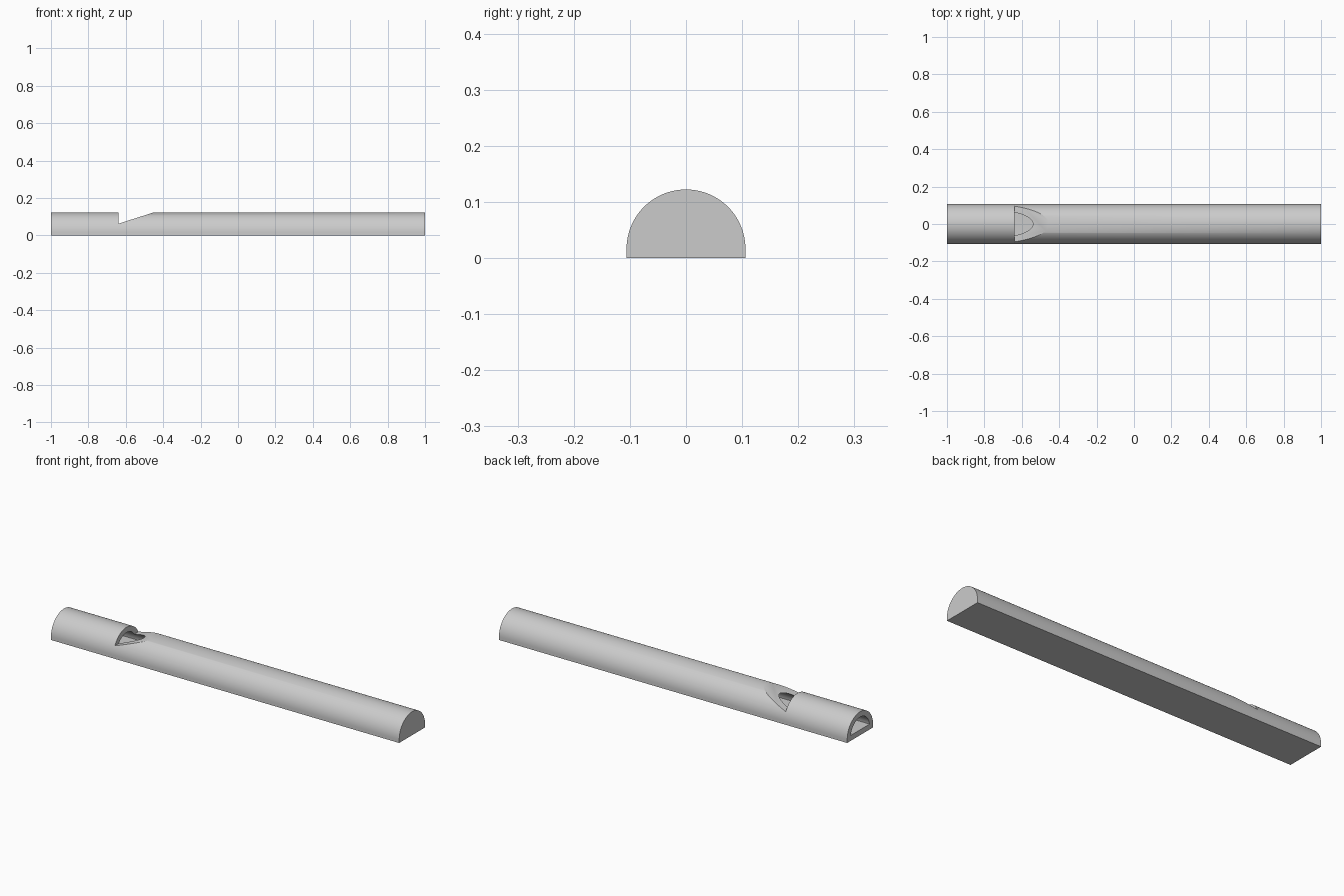
import bpy
import bmesh
from math import pi, cos, sin, sqrt, radians
from mathutils import Vector

cube = bpy.data.objects.get("Cube")
if cube:
    bpy.data.objects.remove(cube)

HALF_LENGTH = 1.0
RADIUS = 0.106          # outer arch
CENTRE_Z = 0.016        # height of the arch centre
WALL = 0.028
SEGMENTS = 64

grey = bpy.data.materials.new("light grey")
colour = (0.6, 0.6, 0.6, 1)
grey.diffuse_color = colour
grey.use_nodes = True
grey.node_tree.nodes["Principled BSDF"].inputs["Base Color"].default_value = colour


def prism(name, outline, sweep):
    """Extrude a closed outline of 3D points along a vector."""
    bm = bmesh.new()
    face = bm.faces.new([bm.verts.new(p) for p in outline])
    result = bmesh.ops.extrude_face_region(bm, geom=[face])
    verts = [v for v in result["geom"] if isinstance(v, bmesh.types.BMVert)]
    bmesh.ops.translate(bm, verts=verts, vec=Vector(sweep))
    bmesh.ops.recalc_face_normals(bm, faces=bm.faces)
    mesh = bpy.data.meshes.new(name)
    bm.to_mesh(mesh)
    bm.free()
    mesh.materials.append(grey)
    obj = bpy.data.objects.new(name, mesh)
    bpy.context.collection.objects.link(obj)
    return obj


def arch(x, radius, start):
    """Arc across the bar, from a start angle to its mirror image."""
    angles = [start + (pi - 2 * start) * i / SEGMENTS for i in range(SEGMENTS + 1)]
    return [(x, radius * cos(a), CENTRE_Z + radius * sin(a)) for a in angles]


def cut(target, cutter):
    cutter.hide_render = True
    mod = target.modifiers.new("cut", 'BOOLEAN')
    mod.operation = 'DIFFERENCE'
    mod.solver = 'EXACT'
    mod.object = cutter
    bpy.context.view_layer.objects.active = target
    bpy.ops.object.modifier_apply(modifier=mod.name)
    bpy.data.objects.remove(cutter)


# Half-round bar with short upright sides and a flat base
outline = arch(-HALF_LENGTH, RADIUS, 0)
outline += [(-HALF_LENGTH, -RADIUS, 0), (-HALF_LENGTH, RADIUS, 0)]
body = prism("whistle_body", outline, (2 * HALF_LENGTH, 0, 0))

# Bore, open at the mouth end and closed at the far end
bore_radius = RADIUS - WALL
rise = WALL - CENTRE_Z
start = pi / 2 - (pi / 2 - rise / sqrt(bore_radius ** 2 - rise ** 2))
bore = prism("bore_cutter", arch(-HALF_LENGTH - 0.05, bore_radius, start),
             (2 * HALF_LENGTH + 0.05 - WALL, 0, 0))
cut(body, bore)

# Sound window: upright wall and a ramp rising to the top
back, front, low, top = -0.64, -0.452, 0.062, RADIUS + CENTRE_Z
slope = (top - low) / (front - back)
window = prism("window_cutter",
               [(back, -0.2, low), (front + 0.1, -0.2, top + 0.1 * slope),
                (front + 0.1, -0.2, 0.2), (back, -0.2, 0.2)],
               (0, 0.4, 0))
cut(body, window)

# Smooth arch with sharp cut edges
bpy.ops.object.select_all(action='DESELECT')
body.select_set(True)
bpy.context.view_layer.objects.active = body
bpy.ops.object.shade_smooth_by_angle(angle=radians(30))
